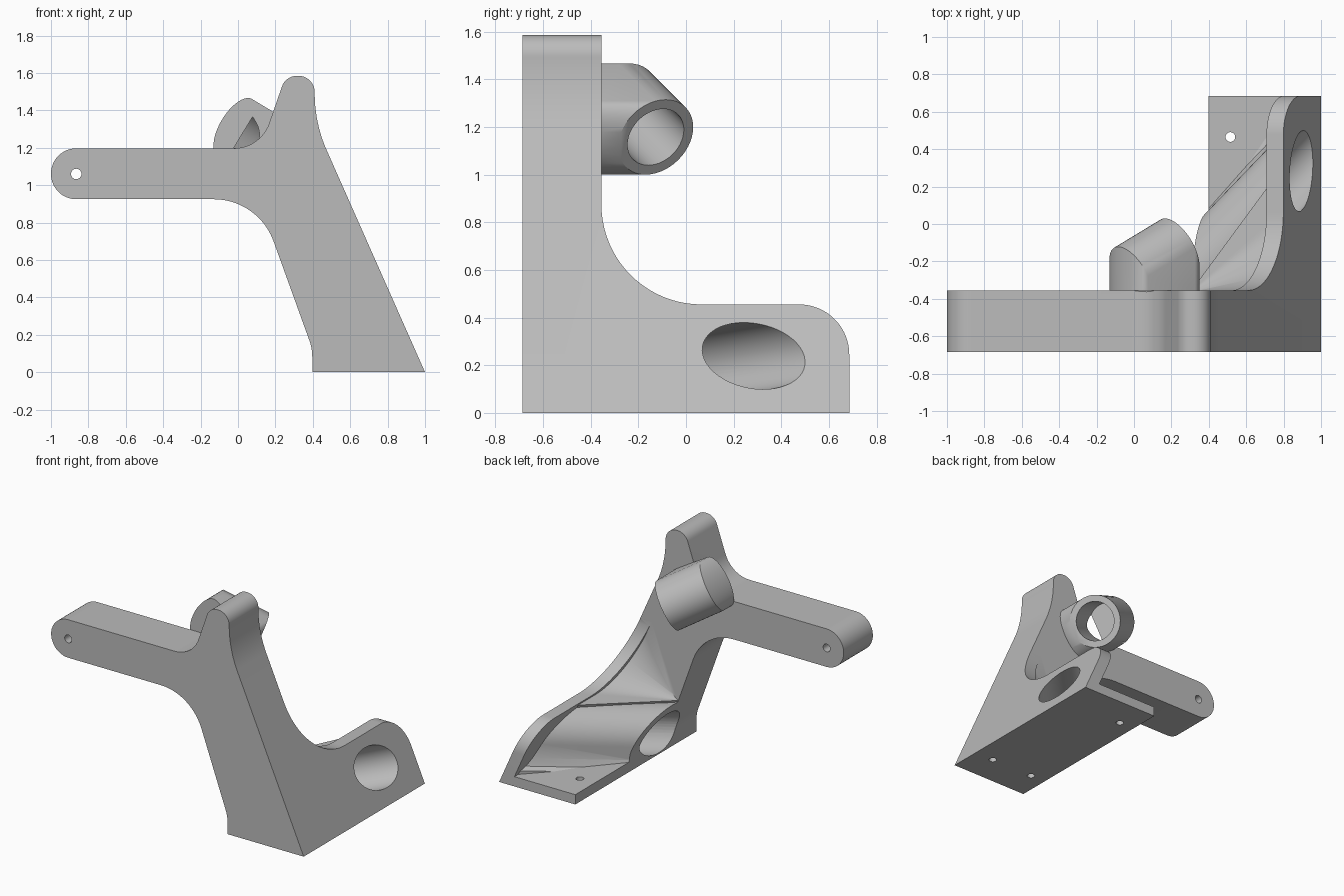
import bpy, bmesh, math
from mathutils import Vector

old = bpy.data.objects.get("Cube")
if old:
    bpy.data.objects.remove(old, do_unlink=True)

mat = bpy.data.materials.new("plain_grey")
mat.use_nodes = True
grey = (0.5, 0.5, 0.5, 1)
mat.diffuse_color = grey
mat.node_tree.nodes["Principled BSDF"].inputs["Base Color"].default_value = grey

BACK, PLATE_BACK, FRONT = 0.685, -0.355, -0.685
slant = lambda z: 1 - 0.443 * z          # x of the leaning outer face


def rounded(corners, n=12):
    """Polygon whose corners (a, b, radius) are replaced by arcs."""
    out = []
    for i, (a, b, r) in enumerate(corners):
        p = Vector((a, b))
        if not r:
            out.append(p)
            continue
        u = (Vector(corners[i - 1][:2]) - p).normalized()
        v = (Vector(corners[(i + 1) % len(corners)][:2]) - p).normalized()
        half = u.angle(v) / 2
        c = p + (u + v).normalized() * (r / math.sin(half))
        s, e = p + u * (r / math.tan(half)) - c, p + v * (r / math.tan(half)) - c
        w = s.angle(e)
        for k in range(n + 1):
            t = k / n
            out.append(c + (s * math.sin((1 - t) * w) + e * math.sin(t * w)) / math.sin(w))
    return out


def finish(name, bm):
    bmesh.ops.remove_doubles(bm, verts=bm.verts, dist=1e-5)
    bmesh.ops.recalc_face_normals(bm, faces=bm.faces)
    me = bpy.data.meshes.new(name)
    bm.to_mesh(me)
    bm.free()
    ob = bpy.data.objects.new(name, me)
    bpy.context.collection.objects.link(ob)
    me.materials.append(mat)
    return ob


def prism(name, pts, first, last):
    """Solid between two placements of one outline; a fixed last point gives a cone."""
    bm = bmesh.new()
    a = [bm.verts.new(first(*p)) for p in pts]
    ends = [Vector(last(*p)) for p in pts]
    n = len(pts)
    bm.faces.new(a)
    if all((e - ends[0]).length < 1e-6 for e in ends):
        tip = bm.verts.new(ends[0])
        for i in range(n):
            bm.faces.new((a[i], a[(i + 1) % n], tip))
    else:
        b = [bm.verts.new(e) for e in ends]
        bm.faces.new(b[::-1])
        for i in range(n):
            j = (i + 1) % n
            bm.faces.new((a[i], a[j], b[j], b[i]))
    return finish(name, bm)


def ring(centre, axis, radius, n=48):
    q = Vector(axis).to_track_quat('Z', 'Y')
    return [Vector(centre) + q @ Vector((radius * math.cos(k * math.tau / n),
            radius * math.sin(k * math.tau / n), 0)) for k in range(n)]


def rod(name, start, end, radius, n=48):
    bm = bmesh.new()
    axis = Vector(end) - Vector(start)
    for c in (start, end):
        for p in ring(c, axis, radius, n):
            bm.verts.new(p)
    bmesh.ops.convex_hull(bm, input=bm.verts)
    bmesh.ops.dissolve_limit(bm, angle_limit=0.01, verts=bm.verts, edges=bm.edges)
    return finish(name, bm)


def combine(body, tool, mode):
    mod = body.modifiers.new("cut", 'BOOLEAN')
    mod.operation, mod.solver, mod.object = mode, 'EXACT', tool
    bpy.context.view_layer.objects.active = body
    bpy.ops.object.modifier_apply(modifier=mod.name)
    bpy.data.objects.remove(tool, do_unlink=True)


# Front plate outline: leg, upright tip and side arm
front_outline = rounded([
    (1, 0, 0), (0.41, 1.332, 0.75), (0.41, 1.585, 0.087), (0.255, 1.585, 0.086),
    (0.12, 1.197, 0.2), (-1, 1.197, 0.135), (-1, 0.925, 0.135),
    (0.109, 0.925, 0.34), (0.397, 0.127, 0.25), (0.397, 0, 0)])
plate = prism("bracket", front_outline,
              lambda x, z: (x, FRONT, z), lambda x, z: (x, PLATE_BACK, z))
limit = prism("leg_limit", front_outline,
              lambda x, z: (x, -0.55, z), lambda x, z: (x, BACK, z))

# Leaning side wall with a large fillet up to the plate
side_outline = rounded([
    (-0.45, -0.05, 0), (BACK, -0.05, 0), (BACK, 0.455, 0.21),
    (PLATE_BACK, 0.455, 0.42), (PLATE_BACK, 0.878, 0), (-0.45, 0.878, 0)], 20)
foot = prism("side_wall", side_outline,
             lambda y, z: (slant(z) - 0.09, y, z), lambda y, z: (slant(z) + 0.05, y, z))

# Floor plate
floor_outline = [(0.2, -0.5), (1.1, -0.5), (1.1, 0.8), (0.2, 0.8)]
floor = prism("floor_plate", floor_outline,
              lambda x, y: (x, y, -0.05), lambda x, y: (x, y, 0.07))

# Diagonal sleeve around the lower tunnel
mid = Vector((0.9, 0.29, 0.24))
run = Vector((0.5, 0.52, 0.08)).normalized()
side = Vector((-run.y, run.x, 0)).normalized()
R = 0.212
sleeve_outline = [(R * math.cos(math.pi / 2 * k / 16), R * math.sin(math.pi / 2 * k / 16))
                  for k in range(17)]
sleeve_outline += [(-0.75, R), (-0.75, -0.5), (0.26, -0.5), (0.26, -0.17),
                   (0.23, -0.15), (R, -0.1)]


def sleeve_at(t):
    return lambda s, h: mid + run * t + side * s + Vector((0, 0, h))


sleeve = prism("tunnel_sleeve", sleeve_outline, sleeve_at(-1.2), sleeve_at(0.4))

# Fan-shaped blend from the inner corner to the large fillet
blend_outline = rounded([
    (-0.45, 0.1, 0), (0.3, 0.1, 0), (0.3, 0.453, 0),
    (PLATE_BACK, 0.453, 0.42), (PLATE_BACK, 0.876, 0), (-0.45, 0.876, 0)], 20)
blend = prism("corner_blend", blend_outline,
              lambda y, z: (slant(z) - 0.01, y, z), lambda y, z: (0.3, -0.365, 0.37))

for part in (floor, sleeve, blend):
    combine(foot, part, 'UNION')
combine(foot, limit, 'INTERSECT')
combine(plate, foot, 'UNION')

# Upper tube, carried straight forward into the plate
aim = Vector((0.76, 0.46, -0.46)).normalized()
mouth = Vector((0.235, -0.127, 1.157))
bm = bmesh.new()
for t in (0, -0.33):
    for p in ring(mouth + aim * t, aim, 0.177):
        p.y = max(p.y, PLATE_BACK)
        bm.verts.new(p)
        bm.verts.new((p.x, PLATE_BACK, p.z))
bmesh.ops.remove_doubles(bm, verts=bm.verts, dist=1e-5)
hull = bmesh.ops.convex_hull(bm, input=bm.verts)
loose = [v for v in bm.verts if not v.link_faces]
bmesh.ops.delete(bm, geom=loose, context='VERTS')
combine(plate, finish("upper_tube", bm), 'UNION')

# Bores and screw holes
cuts = [
    rod("tube_bore", mouth + aim * 0.1, mouth - aim * 0.32, 0.133),
    rod("tunnel", mid - run * 1.0, mid + run * 0.6, 0.148),
    rod("arm_hole", (-0.865, -0.8, 1.06), (-0.865, -0.2, 1.06), 0.028, 24)]
for x, y in ((0.85, -0.465), (0.515, -0.465), (0.515, 0.465)):
    cuts.append(rod("screw_hole", (x, y, -0.1), (x, y, 0.2), 0.026, 24))
for cut in cuts:
    combine(plate, cut, 'DIFFERENCE')

bpy.ops.object.select_all(action='DESELECT')
plate.select_set(True)
bpy.context.view_layer.objects.active = plate
bpy.ops.object.shade_smooth_by_angle(angle=math.radians(30))
